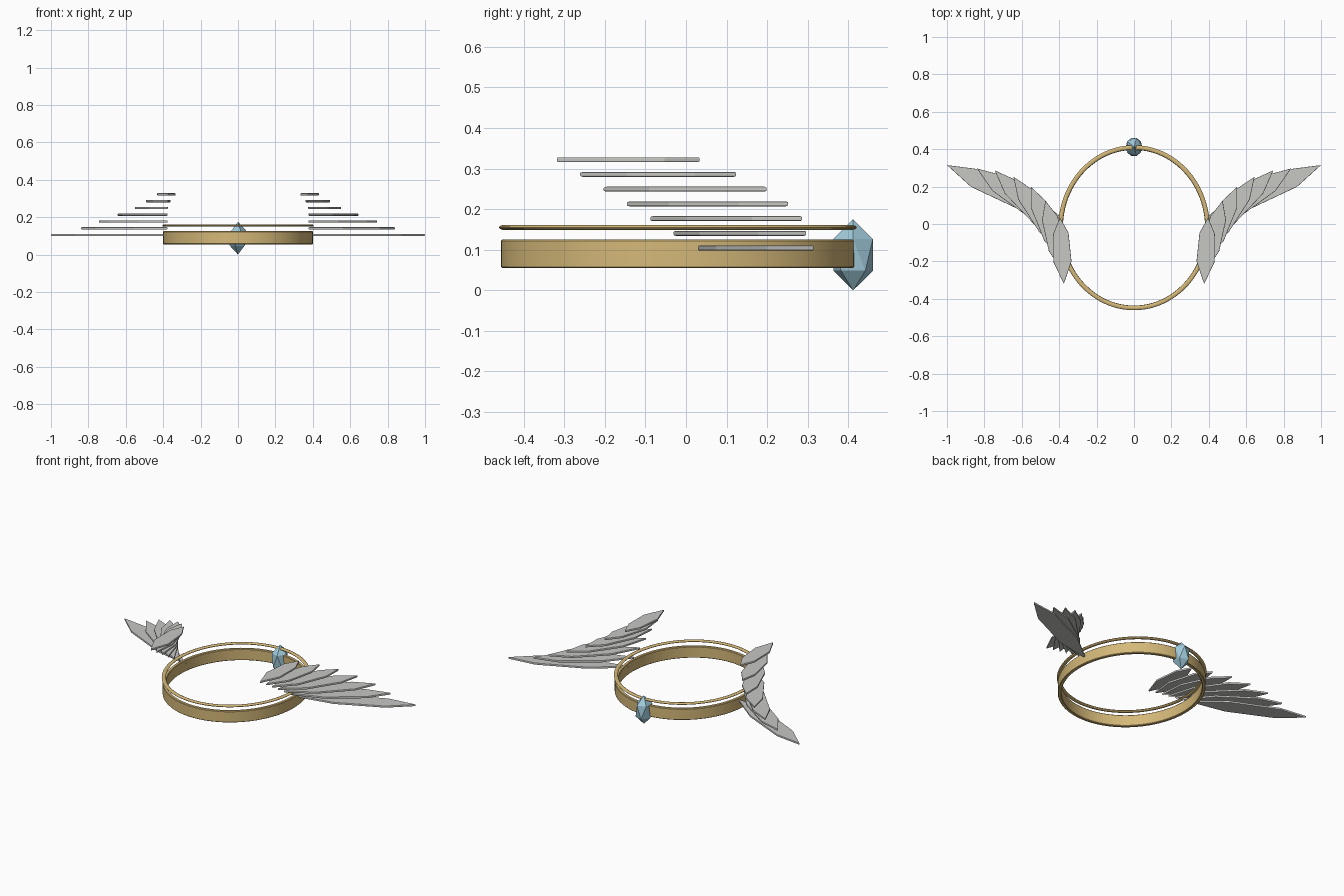
import bpy, bmesh, math
from mathutils import Vector

if "Cube" in bpy.data.objects:
    bpy.data.objects.remove(bpy.data.objects["Cube"])


def material(name, rgb):
    m = bpy.data.materials.new(name)
    m.use_nodes = True
    m.diffuse_color = (*rgb, 1)
    m.node_tree.nodes["Principled BSDF"].inputs["Base Color"].default_value = (*rgb, 1)
    return m


gold = material("warm gold", (0.66, 0.48, 0.19))
silver = material("pale silver", (0.57, 0.57, 0.55))
blue = material("ice blue", (0.35, 0.59, 0.70))


def add_object(name, bm, mat):
    bmesh.ops.recalc_face_normals(bm, faces=bm.faces)
    mesh = bpy.data.meshes.new(name)
    bm.to_mesh(mesh)
    bm.free()
    mesh.materials.append(mat)
    ob = bpy.data.objects.new(name, mesh)
    bpy.context.collection.objects.link(ob)
    return ob


def smooth(ob):
    bpy.ops.object.select_all(action='DESELECT')
    ob.select_set(True)
    bpy.context.view_layer.objects.active = ob
    bpy.ops.object.shade_smooth_by_angle(angle=math.radians(40))


def oval_ring(name, profile, segments=96):
    """Sweep a closed (radial offset, height) profile round the oval headband."""
    bm = bmesh.new()
    loops = []
    for i in range(segments):
        a = math.tau * i / segments
        loops.append([bm.verts.new(((0.40 + r) * math.cos(a),
                                    (0.436 + r) * math.sin(a) - 0.02, z))
                      for r, z in profile])
    n = len(profile)
    for i in range(segments):
        p, q = loops[i], loops[(i + 1) % segments]
        for j in range(n):
            k = (j + 1) % n
            bm.faces.new((p[j], q[j], q[k], p[k]))
    smooth(add_object(name, bm, gold))


# Headband: wide band with softened rims, and a thin wire ring above it
c = 0.003
oval_ring("headband", [(0, 0.055 + c), (0, 0.125 - c), (-c, 0.125), (-0.02 + c, 0.125),
                       (-0.02, 0.125 - c), (-0.02, 0.055 + c), (-0.02 + c, 0.055), (-c, 0.055)])
oval_ring("upper_ring", [(-0.007 + 0.012 * math.cos(math.tau * k / 10),
                          0.155 + 0.006 * math.sin(math.tau * k / 10)) for k in range(10)])

# Faceted gem at the back
bm = bmesh.new()
bmesh.ops.create_icosphere(bm, subdivisions=1, radius=1)
bmesh.ops.scale(bm, vec=(0.05, 0.057, 0.0875), verts=bm.verts)
bmesh.ops.translate(bm, vec=(0, 0.412, 0.0875), verts=bm.verts)
add_object("gem", bm, blue)

# Wings: stacked flat feathers fanning outward, from the top one down
tips = [(0.396, 0.035), (0.474, 0.125), (0.552, 0.20), (0.645, 0.253),
        (0.745, 0.287), (0.84, 0.297), (1.0, 0.315)]
for side, label in ((1, "left"), (-1, "right")):
    for i, tip in enumerate(tips):
        root = Vector((0.375, -0.32 + 0.0577 * i))
        axis = Vector(tip) - root
        across = Vector((axis.y, -axis.x)).normalized()
        w1, w2 = 0.048 + 0.001 * i, 0.041 + 0.0018 * i
        outline = [(0, 0), (0.33, w1), (0.76, w2), (1, 0), (0.76, -w2), (0.33, -w1)]
        z = 0.322 - 0.0363 * i
        bm = bmesh.new()
        verts = []
        for t, w in outline:
            p = root + axis * t + across * w
            verts.append(bm.verts.new((side * p.x, p.y, z - 0.006)))
        face = bm.faces.new(verts)
        top = bmesh.ops.extrude_face_region(bm, geom=[face])["geom"]
        bmesh.ops.translate(bm, vec=(0, 0, 0.012),
                            verts=[v for v in top if isinstance(v, bmesh.types.BMVert)])
        feather = add_object(f"{label}_feather_{i + 1}", bm, silver)
        bevel = feather.modifiers.new("soft edge", 'BEVEL')
        bevel.width = 0.003
        bevel.segments = 2
        bevel.limit_method = 'ANGLE'
        bevel.angle_limit = math.radians(70)
